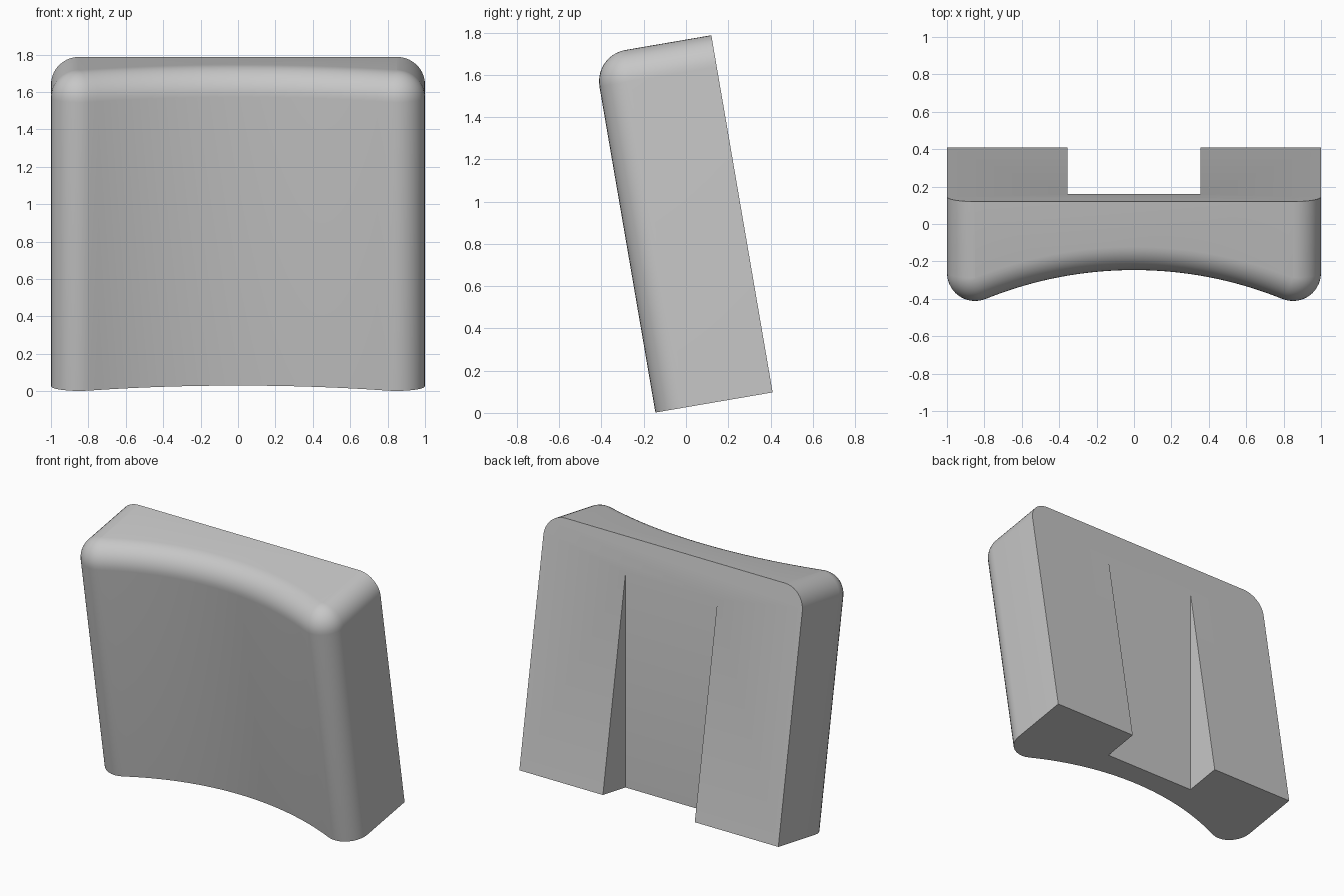
import bpy
import bmesh
from math import sin, cos, pi, atan2, radians, sqrt
from mathutils import Matrix

if "Cube" in bpy.data.objects:
    bpy.data.objects.remove(bpy.data.objects["Cube"], do_unlink=True)

# Main sizes, measured along the leaning cushion
HALF_WIDTH, HEIGHT, DEPTH, MID_DEPTH = 1.0, 1.715, 0.563, 0.395
EDGE = 0.15                      # radius of the soft edges
LEAN = radians(9.74)
EDGE_STEPS, FRONT_STEPS = 10, 32

# Hollow front arc, tangent to the rounded side bolsters
bolster_x, bolster_y = HALF_WIDTH - EDGE, EDGE - DEPTH
k = bolster_y + MID_DEPTH
arc_r = (bolster_x ** 2 + k ** 2 - EDGE ** 2) / (2 * (EDGE - k))
arc_y = -MID_DEPTH - arc_r
arc_end = atan2(bolster_x, bolster_y - arc_y)


def outline(inset):
    """Plan of the cushion, with the sides and front moved in and the back kept."""
    r = max(EDGE - inset, 0.0005)
    half = [(bolster_x + r, 0)]
    for i in range(EDGE_STEPS + 1):
        a = -(pi / 2 + arc_end_turn) * i / EDGE_STEPS
        half.append((bolster_x + r * cos(a), bolster_y + r * sin(a)))
    R = arc_r + EDGE - r
    for i in range(1, FRONT_STEPS // 2):
        a = arc_end * (1 - 2 * i / FRONT_STEPS)
        half.append((R * sin(a), arc_y + R * cos(a)))
    mirrored = [(-x, y) for x, y in reversed(half)]
    return half + [(0, arc_y + R)] + mirrored


# The bolster turns past straight ahead until it meets the arc
arc_end_turn = arc_end

# Stack of outlines: straight wall, then a rolled top edge
levels = [(0, 0)]
for i in range(EDGE_STEPS + 1):
    t = pi / 2 * i / EDGE_STEPS
    levels.append((EDGE * (1 - cos(t)), HEIGHT - EDGE + EDGE * sin(t)))

bm = bmesh.new()
rings = [[bm.verts.new((x, y, z)) for x, y in outline(d)] for d, z in levels]
n = len(rings[0])
for low, high in zip(rings, rings[1:]):
    for i in range(n - 1):
        bm.faces.new((low[i], low[i + 1], high[i + 1], high[i]))
bm.faces.new(rings[0])
bm.faces.new(rings[-1])
# One flat back panel
bm.faces.new([r[0] for r in rings] + [r[-1] for r in reversed(rings)])
bmesh.ops.recalc_face_normals(bm, faces=bm.faces)

# Lean the cushion backwards over its lower edge
bm.transform(Matrix.Translation((0, 0.41, 0.097)) @ Matrix.Rotation(LEAN, 4, "X"))
mesh = bpy.data.meshes.new("back_cushion")
bm.to_mesh(mesh)
bm.free()
cushion = bpy.data.objects.new("back_cushion", mesh)
bpy.context.collection.objects.link(cushion)

# Upright slot that tapers away up the back
bpy.ops.mesh.primitive_cube_add(size=1, location=(0, 0.56, 0.8))
cutter = bpy.context.object
cutter.name = "slot_cutter"
cutter.scale = (0.71, 0.8, 2.4)
cutter.hide_render = True
bpy.context.view_layer.update()

bpy.ops.object.select_all(action="DESELECT")
cushion.select_set(True)
bpy.context.view_layer.objects.active = cushion
slot = cushion.modifiers.new("slot", "BOOLEAN")
slot.operation = "DIFFERENCE"
slot.solver = "EXACT"
slot.object = cutter
bpy.ops.object.modifier_apply(modifier=slot.name)
bpy.data.objects.remove(cutter, do_unlink=True)

# Plain grey fabric
fabric = bpy.data.materials.new("grey_fabric")
fabric.use_nodes = True
colour = (0.57, 0.57, 0.57, 1)
fabric.diffuse_color = colour
fabric.node_tree.nodes["Principled BSDF"].inputs["Base Color"].default_value = colour
cushion.data.materials.clear()
cushion.data.materials.append(fabric)
for face in cushion.data.polygons:
    face.material_index = 0

bpy.ops.object.shade_smooth_by_angle(angle=radians(30))
